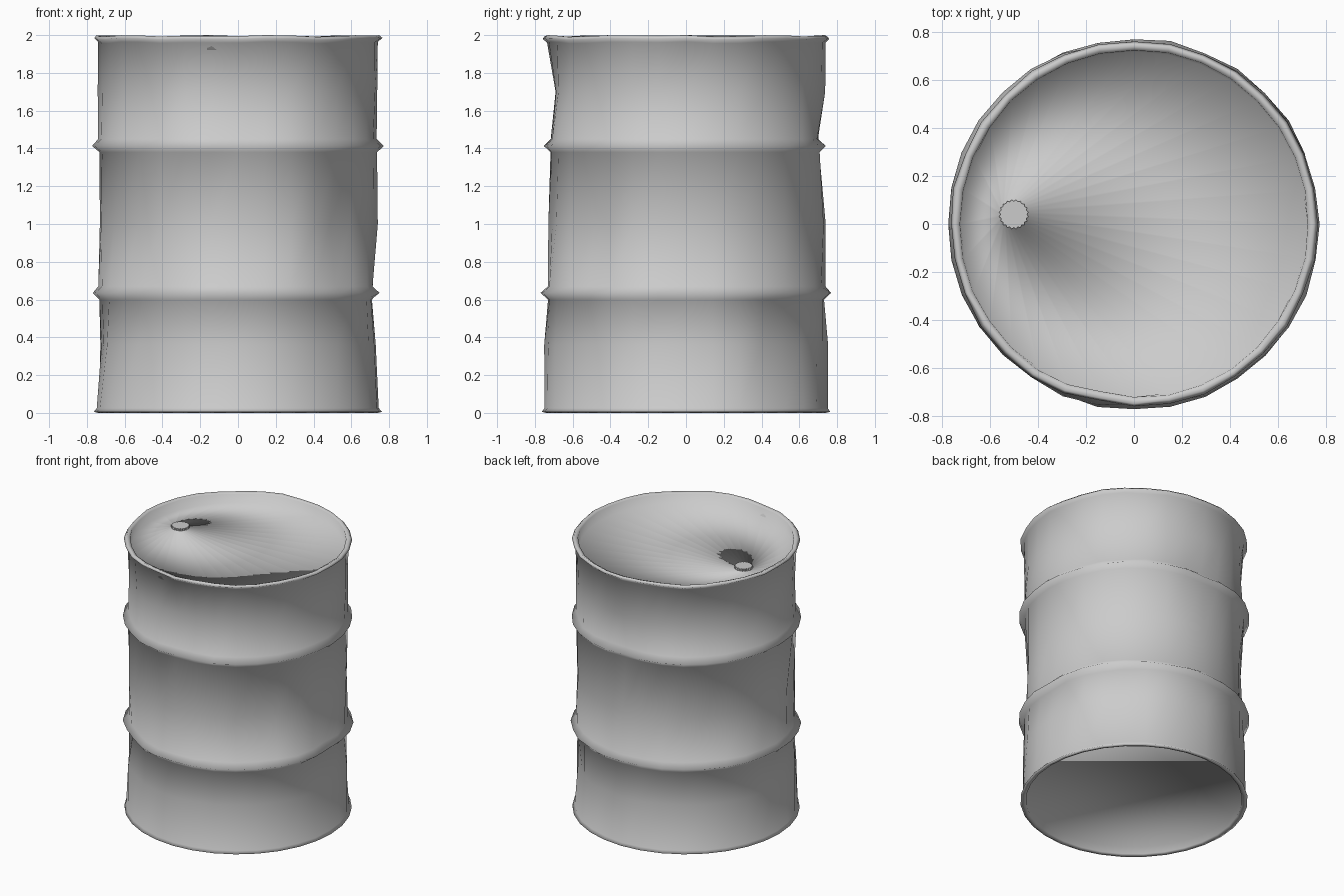
import bpy, bmesh, random
from math import sin, cos, pi, radians, exp

if "Cube" in bpy.data.objects:
    bpy.data.objects.remove(bpy.data.objects["Cube"])

random.seed(4)
N = 32
CAP = (-0.50, 0.04)

# Dents: angle (deg), height, depth, angular width (deg)
DENTS = [(-90, 1.68, .04, 18), (0, .36, .022, 15), (0, .66, .03, 12),
         (40, .36, .05, 9), (-42, 1.0, .05, 9), (90, 1.45, .04, 16),
         (180, .36, .015, 15), (-100, 1.97, .025, 8), (-85, 1.36, .02, 12),
         (-135, 1.68, .02, 12), (140, 1.0, .03, 10), (205, 1.0, .025, 10),
         (230, .6, .02, 10), (-80, 1.0, .015, 8), (140, 1.75, .025, 14)]


def dent(a, z):
    total = 0
    for da, dz, depth, w in DENTS:
        d = (a - radians(da) + pi) % (2 * pi) - pi
        total += depth * exp(-(d / radians(w)) ** 2 - ((z - dz) / .16) ** 2)
    return total


# Drum profile from the recessed base, up the ribbed wall, over the rim to the lid
# (radius, height, jitter)
PROFILE = [(.72, .06, 0), (.725, .008, 0), (.742, 0, 0), (.763, .006, 0),
           (.748, .025, .003), (.743, .36, .010), (.735, .60, .006),
           (.772, .635, .006), (.735, .67, .006), (.735, 1.0, .009),
           (.737, 1.38, .005), (.772, 1.413, .006), (.735, 1.45, .005),
           (.735, 1.70, .008), (.740, 1.965, .004), (.763, 1.985, .004),
           (.748, 2.0, .003), (.725, 1.99, .003), (.718, 1.92, 0)]

bm = bmesh.new()


def ring(points):
    return [bm.verts.new(p) for p in points]


def bridge(a, b):
    for i in range(N):
        j = (i + 1) % N
        bm.faces.new((a[i], a[j], b[j], b[i]))


angles = [2 * pi * i / N for i in range(N)]
rings = []
for r, z, jit in PROFILE:
    pts = []
    for a in angles:
        rr = r - (dent(a, z) if .02 < z else 0) * (.5 if z > 1.98 else 1)
        if z == 1.92:
            rr = r
        rr += random.uniform(-jit, jit)
        dz = -abs(sin(3 * a + 1) * sin(5 * a)) * .010 if 1.96 < z else 0
        pts.append((rr * cos(a), rr * sin(a), z + dz))
    rings.append(ring(pts))

# Filler neck standing on the lid, off centre
for r, z in [(.055, 1.92), (.055, 1.935)]:
    rings.append(ring([(CAP[0] + r * cos(a), CAP[1] + r * sin(a), z) for a in angles]))
for a, b in zip(rings, rings[1:]):
    bridge(a, b)
bm.faces.new(rings[-1])
bm.faces.new(list(reversed(rings[0])))


def finish(bm, name):
    bmesh.ops.recalc_face_normals(bm, faces=bm.faces)
    me = bpy.data.meshes.new(name)
    bm.to_mesh(me)
    bm.free()
    ob = bpy.data.objects.new(name, me)
    bpy.context.collection.objects.link(ob)
    return ob


drum = finish(bm, "drum_body")
for p in drum.data.polygons:
    p.use_smooth = True

# Knurled filler cap
bm = bmesh.new()
K = 40
levels = []
for z in (1.922, 1.938):
    levels.append([bm.verts.new((CAP[0] + (.062 if i % 2 else .055) * cos(2 * pi * i / K),
                                 CAP[1] + (.062 if i % 2 else .055) * sin(2 * pi * i / K), z))
                   for i in range(K)])
for i in range(K):
    j = (i + 1) % K
    bm.faces.new((levels[0][i], levels[0][j], levels[1][j], levels[1][i]))
bm.faces.new(levels[1])
bm.faces.new(list(reversed(levels[0])))
finish(bm, "filler_cap")
